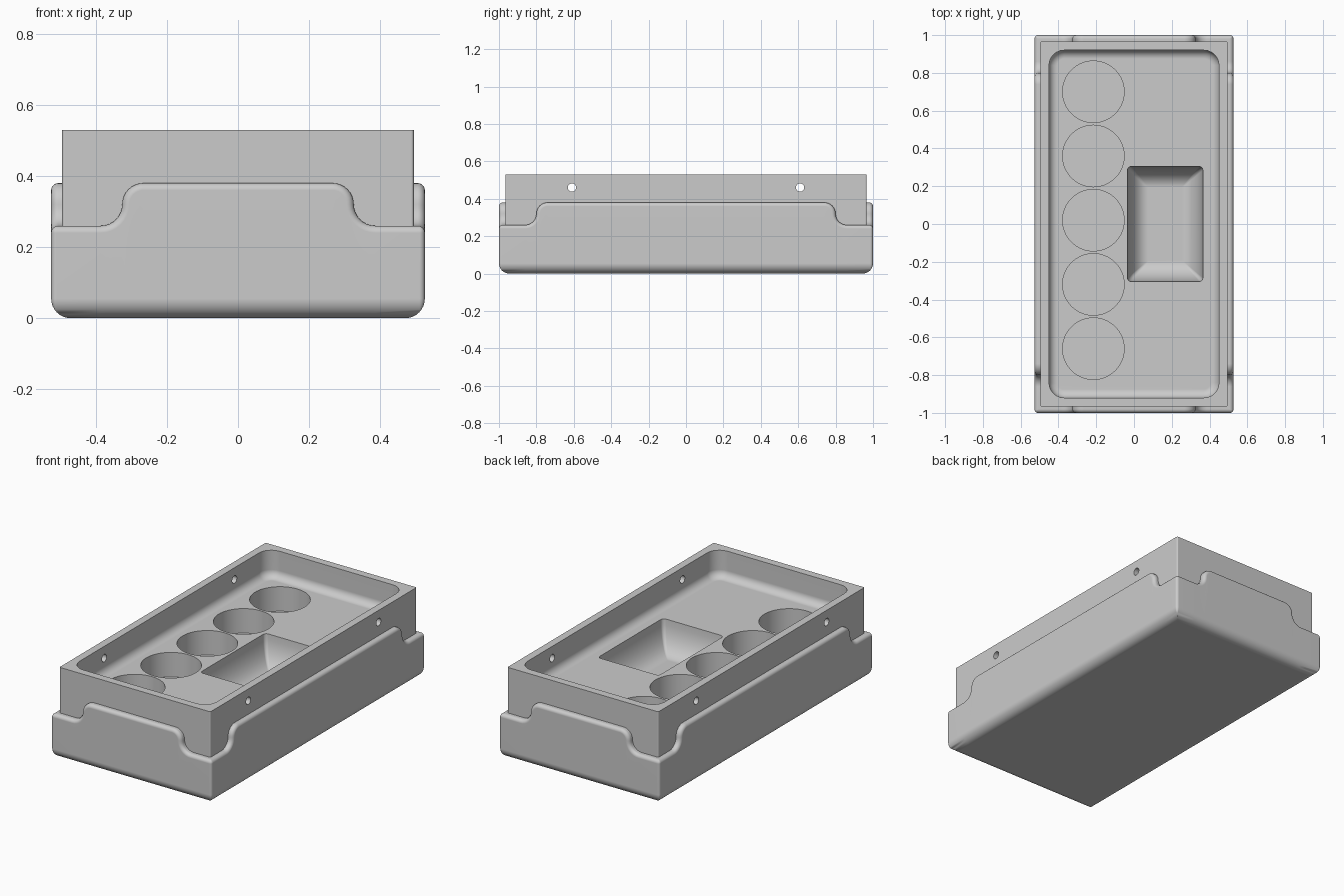
import bpy, bmesh, math
from mathutils import Vector

cube = bpy.data.objects.get("Cube")
if cube:
    bpy.data.objects.remove(cube)

grey = bpy.data.materials.new("light_grey")
grey.use_nodes = True
grey.diffuse_color = (0.6, 0.6, 0.6, 1)
grey.node_tree.nodes["Principled BSDF"].inputs["Base Color"].default_value = (0.6, 0.6, 0.6, 1)


def loft(name, rings):
    """Skin a stack of equal closed rings and cap both ends."""
    bm = bmesh.new()
    rows = [[bm.verts.new(p) for p in ring] for ring in rings]
    n = len(rows[0])
    for a, b in zip(rows, rows[1:]):
        for i in range(n):
            j = (i + 1) % n
            bm.faces.new((a[i], a[j], b[j], b[i]))
    bm.faces.new(rows[0][::-1])
    bm.faces.new(rows[-1])
    bmesh.ops.recalc_face_normals(bm, faces=bm.faces)
    mesh = bpy.data.meshes.new(name)
    bm.to_mesh(mesh)
    bm.free()
    mesh.materials.append(grey)
    obj = bpy.data.objects.new(name, mesh)
    bpy.context.collection.objects.link(obj)
    return obj


def rounded_rect(hx, hy, r, z, cx=0, cy=0, seg=6):
    pts = []
    for k, (sx, sy) in enumerate(((1, 1), (-1, 1), (-1, -1), (1, -1))):
        for i in range(seg + 1):
            a = math.pi / 2 * (k + i / seg)
            pts.append((cx + sx * (hx - r) + r * math.cos(a),
                        cy + sy * (hy - r) + r * math.sin(a), z))
    return pts


def cylinder(name, centre, r, length, axis="z", seg=64):
    rings = []
    for e in (-length / 2, length / 2):
        ring = []
        for i in range(seg):
            a = math.tau * i / seg
            u, v = r * math.cos(a), r * math.sin(a)
            ring.append(Vector(centre) + Vector((u, v, e) if axis == "z" else (e, u, v)))
        rings.append(ring)
    return loft(name, rings)


def finish(obj):
    bpy.ops.object.select_all(action="DESELECT")
    obj.select_set(True)
    bpy.context.view_layer.objects.active = obj
    bpy.ops.object.shade_smooth_by_angle(angle=math.radians(35))
    wn = obj.modifiers.new("even_shading", "WEIGHTED_NORMAL")
    wn.keep_sharp = True


# Outer base: wall columns around the perimeter, rim dipping at the corners
HX, HY, CORNER = 0.526, 1.0, 0.015
HIGH, LOW, FOOT, LIP = 0.38, 0.26, 0.055, 0.02
SWEEP = (HIGH - LOW) / 2


def rim_path(half):
    """Rim points as (along, height, normal along, normal up)."""
    s0, mid = half - 0.26, (HIGH + LOW) / 2
    right = []
    for i in range(9):
        a = math.pi / 2 * (1 - i / 8)
        c, s = math.cos(a), math.sin(a)
        right.append((s0 + SWEEP * c, mid + SWEEP * s, c, s))
    for i in range(1, 9):
        a = math.pi * (1 + i / 16)
        c, s = math.cos(a), math.sin(a)
        right.append((s0 + 2 * SWEEP + SWEEP * c, mid + SWEEP * s, -c, -s))
    right.append((half - CORNER, LOW, 0, 1))
    return [(-s, z, -ns, nz) for s, z, ns, nz in reversed(right)] + right


def base_ring(inset, height=None, drop=0):
    """One ring; with no height given it follows the rim, lowered by drop."""
    ring = []
    for k in range(4):
        out = Vector((round(math.cos(k * math.pi / 2)), round(math.sin(k * math.pi / 2)), 0))
        along = Vector((-out.y, out.x, 0))
        depth, half = (HX, HY) if k % 2 == 0 else (HY, HX)
        for s, z, ns, nz in rim_path(half):
            if height is None:
                s, z = s - ns * drop, z - nz * drop
            else:
                z = height
            limit = half - max(inset, CORNER)
            s = max(-limit, min(limit, s))
            ring.append(out * (depth - inset) + along * s + Vector((0, 0, z)))
        z = LOW - drop if height is None else height
        m = max(inset, CORNER)
        centre = out * (depth - m) + along * (half - m) + Vector((0, 0, z))
        for a in (math.pi / 6, math.pi / 3):
            ring.append(centre + (out * math.cos(a) + along * math.sin(a)) * (m - inset))
    return ring


rings = []
for i in range(9):
    a = math.pi / 2 * i / 8
    rings.append(base_ring(FOOT * (1 - math.sin(a)), FOOT * (1 - math.cos(a))))
for i in range(6):
    a = math.pi / 2 * i / 5
    rings.append(base_ring(LIP * (1 - math.cos(a)), drop=LIP * (1 - math.sin(a))))
rings += [base_ring(0.04), base_ring(0.04, 0.06)]
base = loft("outer_base", rings)
bm = bmesh.new()
bm.from_mesh(base.data)
bmesh.ops.remove_doubles(bm, verts=bm.verts, dist=0.00001)
bm.to_mesh(base.data)
bm.free()
finish(base)

# Inner tray block
TOP, FLOOR = 0.53, 0.37
tray = loft("inner_tray", [rounded_rect(0.495, 0.966, 0.008, z, seg=3) for z in (0.05, TOP)])
cutters = []

# Wide recess with a rounded foot
rings = [rounded_rect(0.45, 0.92, 0.08, TOP + 0.1)]
for i in range(7):
    a = math.pi / 2 * i / 6
    t = 0.045 * (1 - math.cos(a))
    rings.append(rounded_rect(0.45 - t, 0.92 - t, 0.08 - t,
                              FLOOR + 0.045 * (1 - math.sin(a))))
cutters.append(loft("recess_cutter", rings))

# Row of five round wells
for i in range(5):
    cutters.append(cylinder("well_cutter", (-0.215, 0.02 + 0.34 * (i - 2), 0.325), 0.163, 0.2))

# Hopper pocket with curved sloping sides
rings = [rounded_rect(0.2, 0.305, 0.02, FLOOR + 0.05, 0.165, seg=3)]
for i in range(9):
    a = math.pi / 2 * i / 8
    t = 0.11 * (1 - math.cos(a))
    rings.append(rounded_rect(0.2 - t, 0.305 - t, 0.02 - 0.15 * t,
                              FLOOR - 0.18 * math.sin(a), 0.165, seg=3))
cutters.append(loft("pocket_cutter", rings))

# Small pin holes through both long walls
for sx in (-1, 1):
    for sy in (-1, 1):
        cutters.append(cylinder("pin_hole_cutter", (sx * 0.48, sy * 0.61, 0.46),
                                0.022, 0.12, "x", 24))

for c in cutters:
    mod = tray.modifiers.new(c.name, "BOOLEAN")
    mod.operation = "DIFFERENCE"
    mod.solver = "EXACT"
    mod.object = c
graph = bpy.context.evaluated_depsgraph_get()
cut_mesh = bpy.data.meshes.new_from_object(tray.evaluated_get(graph))
tray.modifiers.clear()
tray.data = cut_mesh
for c in cutters:
    bpy.data.objects.remove(c)
finish(tray)
